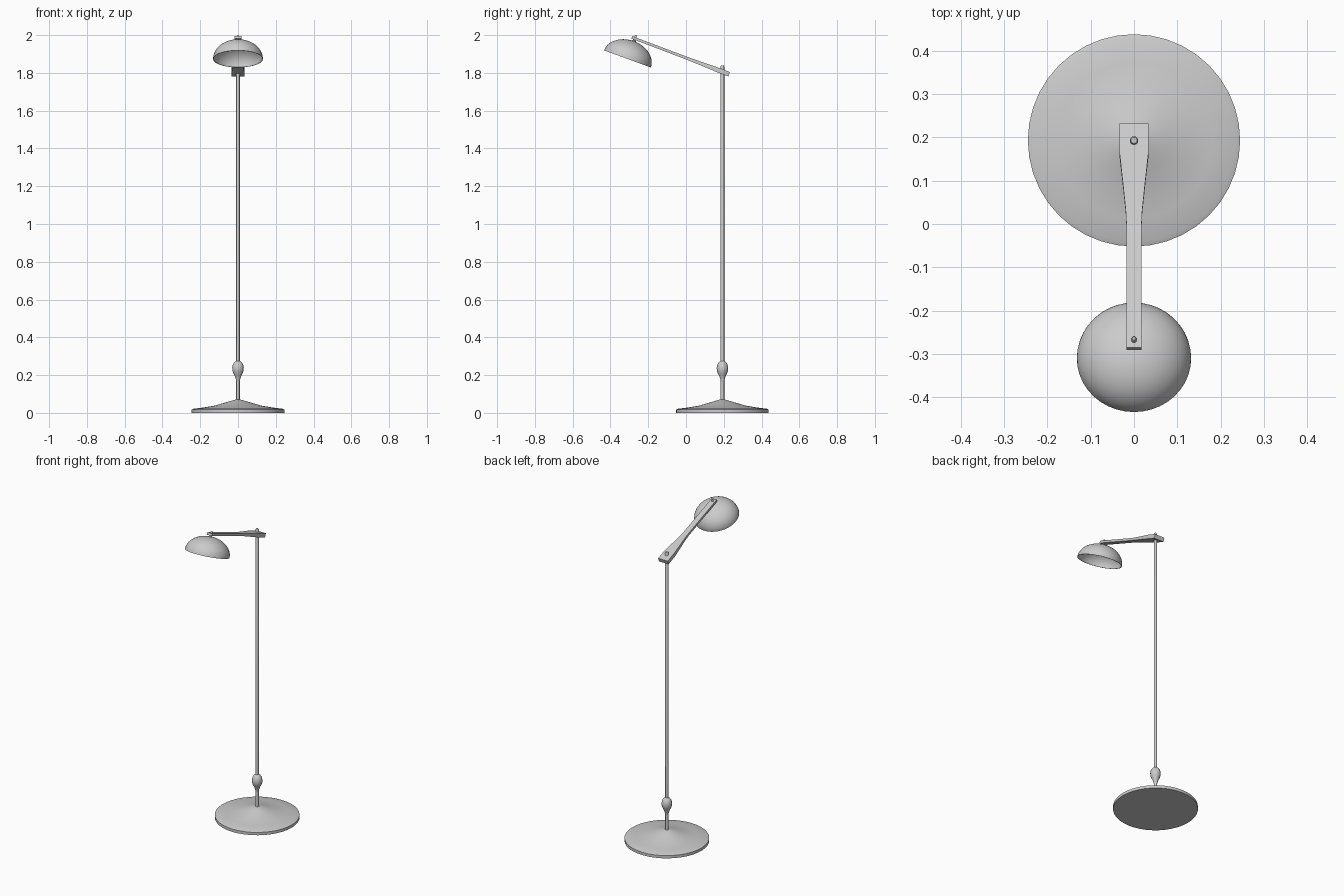
import bpy, bmesh, math
from mathutils import Vector, Matrix

if "Cube" in bpy.data.objects:
    bpy.data.objects.remove(bpy.data.objects["Cube"])

POLE_Y = 0.193
TILT = math.radians(-20)


def finish(name, bm, matrix=None, angle=40):
    bmesh.ops.recalc_face_normals(bm, faces=bm.faces[:])
    mesh = bpy.data.meshes.new(name)
    bm.to_mesh(mesh)
    bm.free()
    ob = bpy.data.objects.new(name, mesh)
    bpy.context.collection.objects.link(ob)
    if matrix:
        ob.matrix_world = matrix
    bpy.ops.object.select_all(action='DESELECT')
    ob.select_set(True)
    bpy.context.view_layer.objects.active = ob
    bpy.ops.object.shade_smooth_by_angle(angle=math.radians(angle))
    return ob


def lathe(name, profile, sides, matrix):
    """Spin (radius, height) points around the local z axis."""
    bm = bmesh.new()
    verts = [bm.verts.new((r, 0, z)) for r, z in profile]
    edges = [bm.edges.new(p) for p in zip(verts, verts[1:])]
    bmesh.ops.spin(bm, geom=verts + edges, cent=(0, 0, 0), axis=(0, 0, 1),
                   angle=2 * math.pi, steps=sides, use_duplicate=False)
    bmesh.ops.remove_doubles(bm, verts=bm.verts[:], dist=1e-5)
    return finish(name, bm, matrix)


at_pole = Matrix.Translation((0, POLE_Y, 0))

# Weighted foot, flared up to the pole
lathe("base", [(0, 0), (0.245, 0), (0.245, 0.018), (0.235, 0.022), (0.18, 0.029),
               (0.125, 0.038), (0.08, 0.051), (0.04, 0.063), (0.012, 0.071),
               (0, 0.072)], 40, at_pole)

# Upright pole
lathe("pole", [(0, 0.06), (0.0095, 0.06), (0.0095, 1.835), (0.007, 1.84), (0, 1.84)],
      20, at_pole)

# Turned grip near the foot
lathe("grip_knob", [(0.009, 0.165), (0.012, 0.18), (0.017, 0.195), (0.025, 0.21),
                    (0.030, 0.225), (0.0305, 0.24), (0.027, 0.257), (0.018, 0.27),
                    (0.009, 0.276)], 24, at_pole)

# Tapered arm: (distance along, half width, half thickness)
back, front = Vector((0, 0.228, 1.793)), Vector((0, -0.287, 1.988))
along = (front - back).normalized()
up = Vector((1, 0, 0)).cross(along)
if up.z < 0:
    up.negate()
length = (front - back).length
bm = bmesh.new()
rings = []
for t, w, h in [(0, 0.034, 0.0125), (0.13, 0.0335, 0.0125), (0.26, 0.026, 0.010),
                (0.39, 0.019, 0.008), (0.45, 0.0175, 0.0075), (1, 0.0175, 0.007)]:
    c = back + along * length * t
    rings.append([bm.verts.new(c + Vector((sx * w, 0, 0)) + up * sz * h)
                  for sx, sz in ((-1, -1), (1, -1), (1, 1), (-1, 1))])
for a, b in zip(rings, rings[1:]):
    for i in range(4):
        j = (i + 1) % 4
        bm.faces.new((a[i], a[j], b[j], b[i]))
bm.faces.new(rings[0])
bm.faces.new(rings[-1])
finish("arm", bm, angle=30)

# Tilted dome shade, a thin shell open underneath
R, H, T = 0.132, 0.100, 0.003
steps = [i * math.pi / 28 for i in range(15)]
outer = [(R * math.sin(a), H * math.cos(a)) for a in steps]
inner = [((R - T) * math.sin(a), (H - T) * math.cos(a)) for a in reversed(steps)]
shade_mat = Matrix.Translation((0, -0.31, 1.874)) @ Matrix.Rotation(TILT, 4, 'X')
lathe("shade", outer + inner, 40, shade_mat)

# Pin joining the shade to the arm
lathe("shade_pin", [(0, H - 0.006), (0.012, H - 0.006), (0.011, H + 0.002),
                    (0.006, H + 0.005), (0.006, H + 0.030), (0.004, H + 0.033),
                    (0, H + 0.033)], 16, shade_mat)
